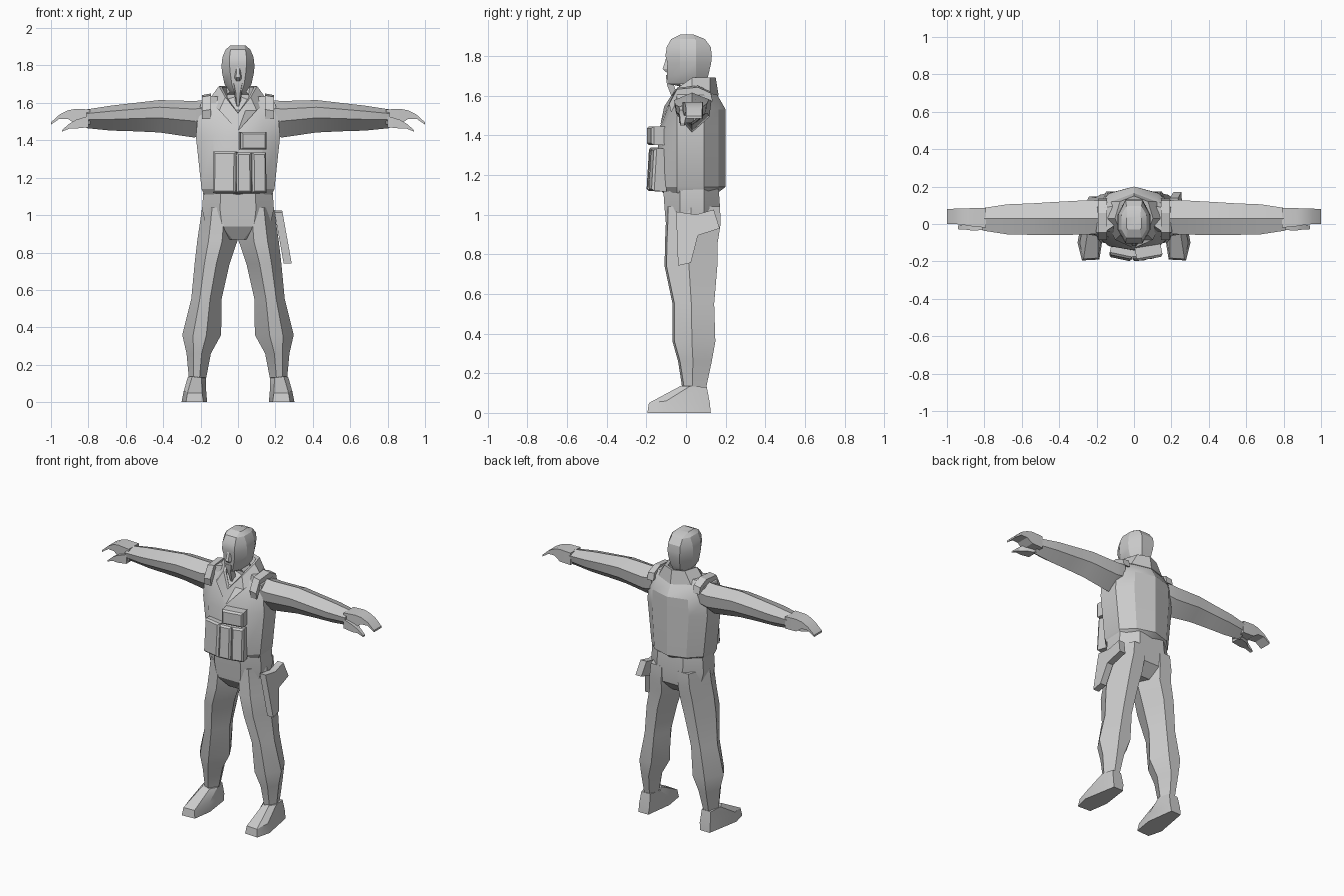
import bpy, bmesh, math


def loft(name, rings, mirror=False):
    """Skin a list of equal-length 3D rings, capping both ends."""
    bm = bmesh.new()
    vr = [[bm.verts.new(p) for p in r] for r in rings]
    n = len(vr[0])
    for a, b in zip(vr, vr[1:]):
        for i in range(n):
            j = (i + 1) % n
            bm.faces.new((a[i], a[j], b[j], b[i]))
    bm.faces.new(vr[0])
    bm.faces.new(vr[-1])
    bmesh.ops.recalc_face_normals(bm, faces=bm.faces)
    me = bpy.data.meshes.new(name)
    bm.to_mesh(me)
    bm.free()
    ob = bpy.data.objects.new(name, me)
    bpy.context.collection.objects.link(ob)
    if mirror:
        ob.modifiers.new("mirror", 'MIRROR')
    return ob


def sym(half):
    """Complete a half ring across x = 0."""
    return half + [(-x, y, z) for x, y, z in reversed(half) if x > 1e-6]


def box_x(x, y0, y1, z0, z1):
    """Rectangular section across the x axis."""
    return [(x, y0, z0), (x, y1, z0), (x, y1, z1), (x, y0, z1)]


# Head with brow, eye line, chin and neck: z, front x, front y, half width, back y
head = [(1.55, .03, -.03, .06, .085), (1.645, .025, -.025, .06, .085),
        (1.66, .02, -.09, .045, .095), (1.70, .033, -.097, .072, .112),
        (1.765, .042, -.094, .086, .127), (1.80, .045, -.104, .088, .13),
        (1.845, .045, -.097, .083, .125), (1.885, .04, -.075, .066, .095),
        (1.907, .033, -.03, .04, .04)]
loft("head", [sym([(xf, yf, z), (w, -.03 if z < 1.9 else -.02, z),
                   (w, .05 if z < 1.9 else .03, z), (xf, yb, z)])
              for z, xf, yf, w, yb in head])
loft("nose", [sym([(.008, -.10, 1.79), (.012, -.085, 1.79)]),
              sym([(.010, -.118, 1.735), (.024, -.085, 1.735)]),
              sym([(.008, -.10, 1.718), (.018, -.085, 1.715)])])
loft("beard", [sym([(.022, -.102, 1.705), (.03, -.08, 1.70)]),
               sym([(.012, -.096, 1.655), (.02, -.06, 1.65)]),
               sym([(.004, -.06, 1.56), (.008, -.03, 1.56)])])

# Vest: z at front/back, front y, half width, back y
vest = [(1.11, -.115, .18, .16), (1.14, -.145, .195, .20), (1.42, -.14, .225, .20),
        (1.53, -.095, .215, .20), (1.60, -.06, .198, .16), (1.635, -.025, .16, .13)]
loft("vest", [sym([(0, yf, z), (w * .6, yf + .022, z), (w, -.045, z), (w * .98, .09, z),
                   (w * .6, yb - .035, z), (0, yb, z)]) for z, yf, w, yb in vest])
loft("shoulder_strap", [[(.145, y, z), (.192, y, z - .008), (.192, y + .01, z - .05),
                         (.145, y + .01, z - .05)]
                        for y, z in [(-.085, 1.565), (-.045, 1.64), (.06, 1.65), (.125, 1.62)]],
     mirror=True)

# Open V collar: outer bottom, outer top, inner top, inner bottom
collar = loft("collar", [
    sym([(0, -.13, 1.45), (.10, -.085, 1.56), (.16, .03, 1.61), (.12, .12, 1.61), (0, .165, 1.60)]),
    sym([(0, -.11, 1.545), (.068, -.055, 1.63), (.102, .03, 1.69), (.075, .12, 1.69), (0, .15, 1.69)]),
    sym([(0, -.09, 1.545), (.058, -.045, 1.63), (.085, .03, 1.685), (.063, .10, 1.685), (0, .13, 1.685)]),
    sym([(0, -.07, 1.50), (.05, -.03, 1.58), (.065, .03, 1.61), (.05, .07, 1.61), (0, .09, 1.61)])])


# Chest pouches: tapered boxes, slightly turned to follow the vest
def pouch(name, x0, x1, z0, z1, y, turn, lean=0):
    w, h, rings = (x1 - x0) / 2, (z1 - z0) / 2, []
    for d, k in ((.075, 0), (.012, 0), (0, .010)):
        rings.append([(sx * (w - k), d, sz * (h - k))
                      for sx, sz in ((-1, -1), (1, -1), (1, 1), (-1, 1))])
    ob = loft(name, rings)
    ob.location = ((x0 + x1) / 2, y, (z0 + z1) / 2)
    ob.rotation_euler = (lean, 0, math.radians(turn))


pouch("wide_pouch", -.135, -.012, 1.12, 1.34, -.182, -12, -.06)
pouch("ammo_pouch_inner", -.008, .073, 1.12, 1.335, -.19, 5, -.06)
pouch("ammo_pouch_outer", .077, .155, 1.12, 1.335, -.175, 14, -.06)
pouch("radio_pouch", .015, .155, 1.35, 1.445, -.186, 10)

# Hips between vest and legs
hips = [(1.13, -.115, .185, .165), (1.03, -.108, .192, .172),
        (.94, -.10, .17, .165), (.87, -.05, .06, .10)]
loft("hips", [sym([(w * .5, yf, z), (w, -.03, z), (w, .09, z), (w * .5, yb, z)])
              for z, yf, w, yb in hips])

# Trouser legs: z, inner x, outer x, front y, back y
leg = [(1.04, .0, .192, -.10, .172), (.95, .0, .205, -.102, .174), (.86, .004, .218, -.106, .16),
       (.74, .045, .232, -.108, .158), (.55, .088, .25, -.068, .142), (.36, .09, .298, -.068, .148),
       (.26, .145, .275, -.04, .13), (.12, .172, .262, -.018, .10)]
loft("leg", [[(xi, (f + b) / 2, z), (xi + (xo - xi) * .38, f, z), (xi + (xo - xi) * .72, f + .01, z),
              (xo, (f + b) / 2 - .01, z), (xi + (xo - xi) * .72, b, z), (xi + (xo - xi) * .3, b, z)]
             for z, xi, xo, f, b in leg], mirror=True)

# Shoes: sole outline, toe edge, ankle
loft("shoe", [
    [(.185, -.19, 0), (.278, -.195, 0), (.302, -.10, 0), (.262, .125, 0), (.19, .125, 0), (.165, -.06, 0)],
    [(.192, -.182, .05), (.27, -.187, .05), (.29, -.10, .06), (.262, .12, .05), (.185, .12, .05),
     (.17, -.06, .06)],
    [(.195, -.02, .13), (.245, -.025, .137), (.268, .02, .135), (.255, .105, .13), (.19, .105, .13),
     (.17, .03, .13)]], mirror=True)

# Sleeves: x, top z, bottom z, front y, back y
arm = [(.17, 1.615, 1.43, -.05, .125), (.235, 1.61, 1.415, -.055, .128), (.42, 1.615, 1.442, -.06, .118),
       (.55, 1.60, 1.448, -.058, .11), (.68, 1.585, 1.452, -.055, .105), (.81, 1.565, 1.465, -.035, .085)]
loft("sleeve", [[(x, .03, t), (x, f, t - (t - b) * .22), (x, f + .008, t - (t - b) * .55), (x, .03, b),
                 (x, k - .01, t - (t - b) * .6), (x, k, t - (t - b) * .2)]
                for x, t, b, f, k in arm], mirror=True)

# Hands: palm with curled fingers, and thumb
loft("hand", [box_x(.79, -.02, .085, 1.485, 1.565), box_x(.87, -.012, .085, 1.488, 1.568),
              box_x(.91, -.005, .082, 1.515, 1.56), box_x(.955, 0, .082, 1.515, 1.537),
              box_x(1.0, 0, .08, 1.484, 1.496)], mirror=True)
loft("thumb", [box_x(.80, -.032, .04, 1.47, 1.53), box_x(.865, -.035, .025, 1.463, 1.51),
               box_x(.90, -.03, -.002, 1.463, 1.49), box_x(.94, -.028, -.008, 1.447, 1.456)],
     mirror=True)

# Holstered sidearm on one thigh, slanting outward toward the bottom
side = [(-.05, 1.015), (.05, 1.0), (.14, 1.025), (.17, .93), (.06, .895), (.025, .757), (-.04, .742)]
loft("holster", [[(x + (1.015 - z) * .18, y, z) for y, z in side] for x in (.195, .238)])

# Smooth gentle folds, keep hard edges
for ob in bpy.context.collection.objects:
    ob.select_set(True)
    bpy.context.view_layer.objects.active = ob
bpy.ops.object.shade_smooth_by_angle(angle=math.radians(25))
